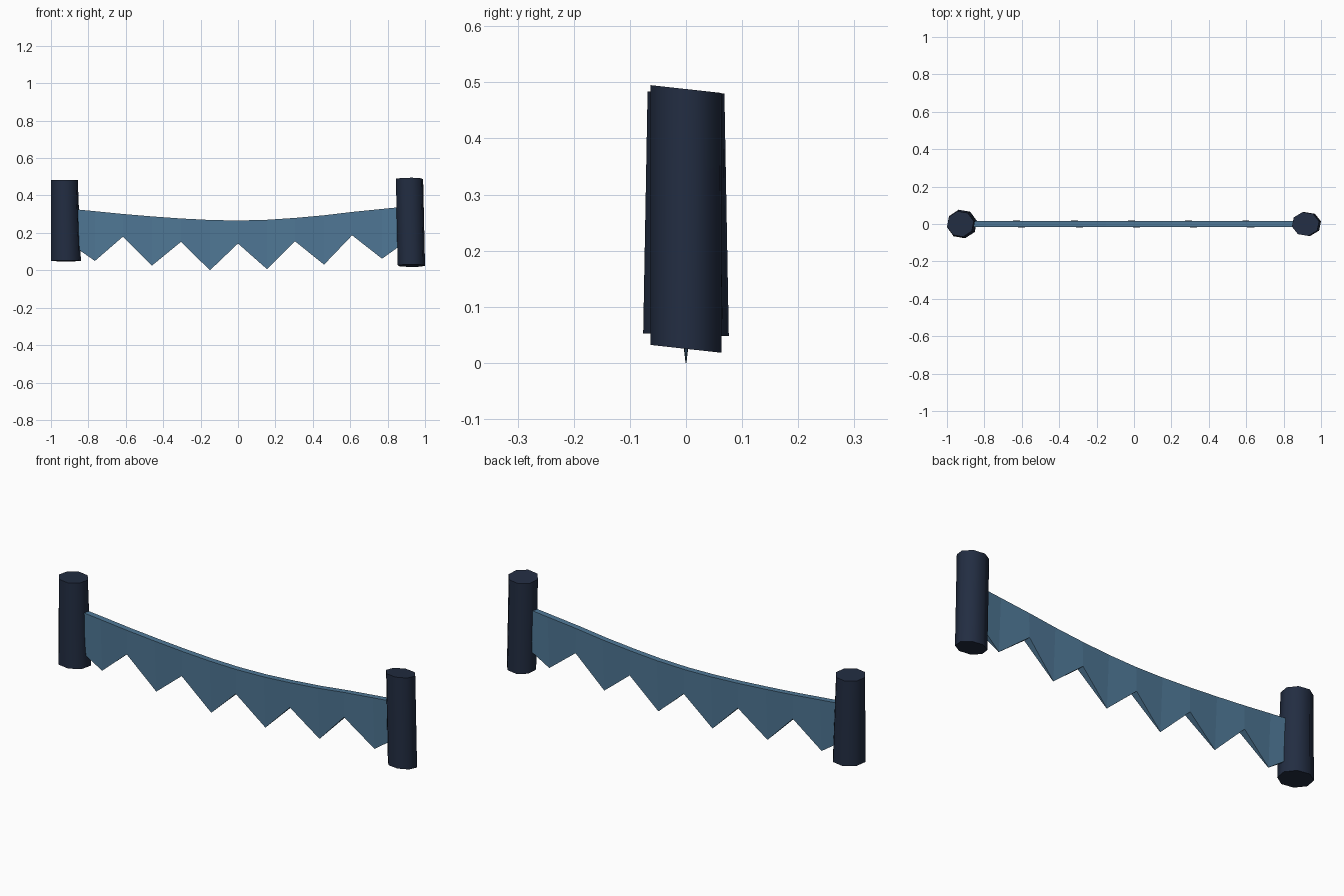
import bpy, bmesh, math

if "Cube" in bpy.data.objects:
    bpy.data.objects.remove(bpy.data.objects["Cube"])


def material(name, rgb):
    m = bpy.data.materials.new(name)
    m.diffuse_color = (*rgb, 1)
    m.use_nodes = True
    m.node_tree.nodes["Principled BSDF"].inputs["Base Color"].default_value = m.diffuse_color
    return m


steel = material("blue steel", (0.08, 0.19, 0.31))
grip = material("dark navy grip", (0.016, 0.026, 0.054))


def finish(bm, name, mat):
    bmesh.ops.recalc_face_normals(bm, faces=bm.faces)
    me = bpy.data.meshes.new(name)
    bm.to_mesh(me)
    bm.free()
    me.materials.append(mat)
    ob = bpy.data.objects.new(name, me)
    bpy.context.collection.objects.link(ob)
    return ob


def handle(name, bottom, top, phase, slope, sides=8):
    """Eight-sided tapered post; each end is (centre x, z, x radius, y radius)."""
    bm = bmesh.new()
    rings = []
    for cx, cz, rx, ry in (bottom, top):
        ring = []
        for i in range(sides):
            a = math.radians(phase) + math.tau * i / sides
            y = ry * math.sin(a)
            ring.append(bm.verts.new((cx + rx * math.cos(a), y, cz + slope * y)))
        rings.append(ring)
        bm.faces.new(ring)
    lo, hi = rings
    for i in range(sides):
        j = (i + 1) % sides
        bm.faces.new((lo[i], lo[j], hi[j], hi[i])).smooth = True
    ob = finish(bm, name, grip)
    bm = bmesh.new()
    bm.from_mesh(ob.data)
    for e in bm.edges:      # crisp rims around the end caps
        e.smooth = all(f.smooth for f in e.link_faces)
    bm.to_mesh(ob.data)
    bm.free()


handle("left_handle", (-0.92, 0.05, 0.082, 0.078), (-0.928, 0.482, 0.073, 0.07), 12, -0.03)
handle("right_handle", (0.927, 0.025, 0.0745, 0.065), (0.917, 0.488, 0.0745, 0.065), 12, -0.11)

# Saw blade: columns of (x, top z, bottom z), alternating tooth tips and valleys
columns = [(-0.88, 0.327, 0.13), (-0.765, 0.316, 0.05), (-0.615, 0.301, 0.18),
           (-0.46, 0.288, 0.025), (-0.305, 0.277, 0.152), (-0.15, 0.269, 0.0),
           (0, 0.266, 0.143), (0.155, 0.270, 0.006), (0.305, 0.280, 0.155),
           (0.46, 0.294, 0.03), (0.61, 0.312, 0.187), (0.77, 0.328, 0.062),
           (0.88, 0.339, 0.14)]
bm = bmesh.new()
sections = []
for i, (x, zt, zb) in enumerate(columns):
    t = 0.0008 if i % 2 else 0.018      # tips are sharp, valleys thick
    sections.append([bm.verts.new(p) for p in
                     ((x, -0.015, zt), (x, 0.015, zt), (x, t, zb), (x, -t, zb))])
for a, b in zip(sections, sections[1:]):
    for k in range(4):
        n = (k + 1) % 4
        bm.faces.new((a[k], a[n], b[n], b[k]))
bm.faces.new(sections[0])
bm.faces.new(sections[-1])
finish(bm, "saw_blade", steel)
